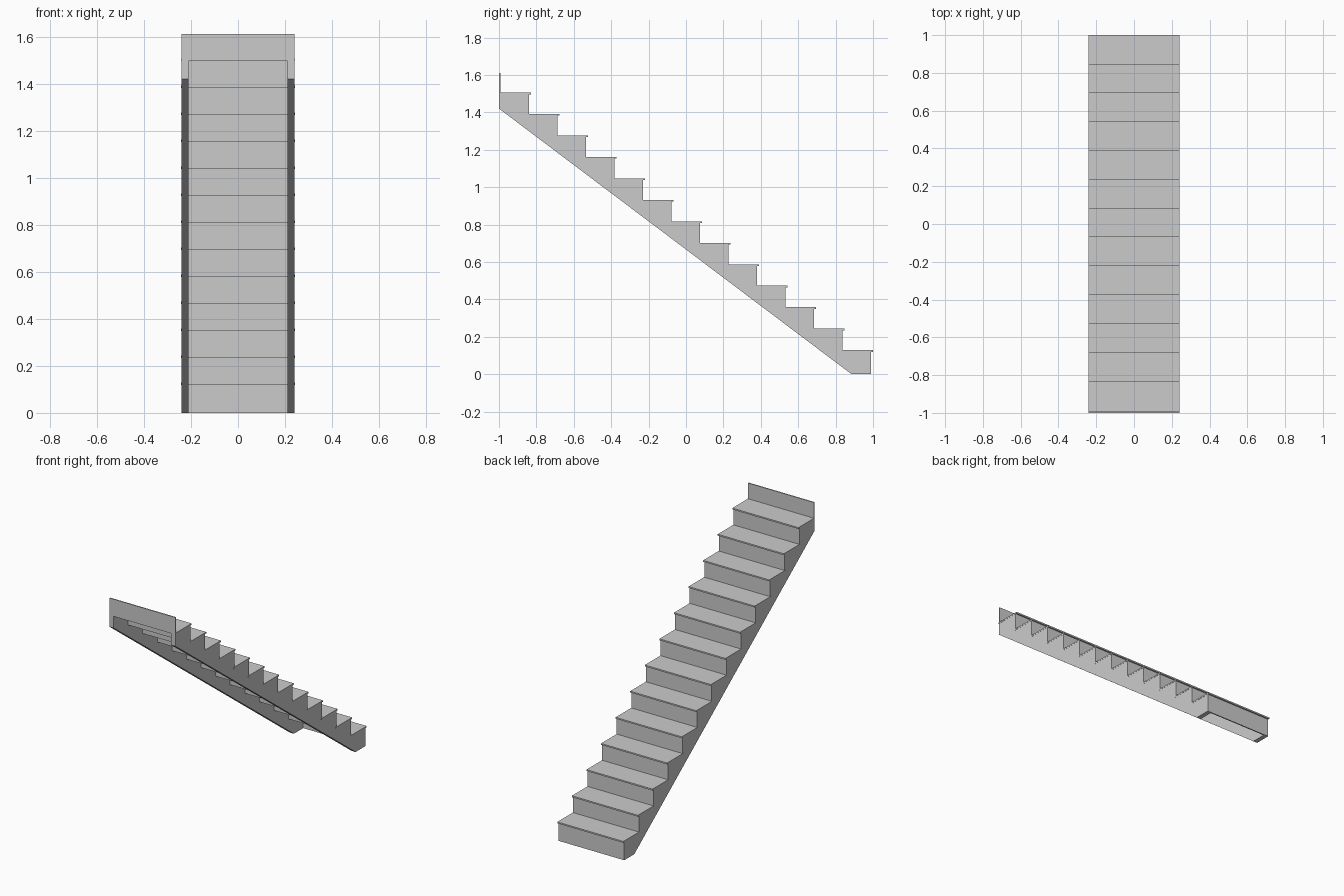
import bpy, bmesh

if "Cube" in bpy.data.objects:
    bpy.data.objects.remove(bpy.data.objects["Cube"])

STEPS = 13
RUN, RISE = 0.1525, 0.1148      # step spacing
FRONT = 0.990                   # face of the lowest riser
RISER_T, TREAD_T = 0.0075, 0.0095
NOSE = 0.010
HALF_W, STRINGER_T = 0.241, 0.030

grey = bpy.data.materials.new("light grey")
grey.diffuse_color = (0.6, 0.6, 0.6, 1)
grey.use_nodes = True
grey.node_tree.nodes["Principled BSDF"].inputs["Base Color"].default_value = grey.diffuse_color


def finish(bm, name):
    bmesh.ops.recalc_face_normals(bm, faces=bm.faces)
    mesh = bpy.data.meshes.new(name)
    bm.to_mesh(mesh)
    bm.free()
    mesh.materials.append(grey)
    obj = bpy.data.objects.new(name, mesh)
    bpy.context.collection.objects.link(obj)
    return obj


def box(name, half_w, y0, y1, z0, z1):
    bm = bmesh.new()
    bmesh.ops.create_cube(bm, size=1)
    for v in bm.verts:
        v.co = (v.co.x * 2 * half_w,
                y1 if v.co.y > 0 else y0,
                z1 if v.co.z > 0 else z0)
    return finish(bm, name)


def riser_y(k):
    return FRONT - k * RUN


def tread_z(k):                 # underside of tread k
    return 0.119 + k * RISE


# Treads, with a small nosing over each riser
for k in range(STEPS):
    box(f"tread_{k + 1}", HALF_W + 0.001, riser_y(k + 1) - RISER_T,
        riser_y(k) + NOSE, tread_z(k), tread_z(k) + TREAD_T)

# Thin risers, including the upstand above the last tread
for k in range(STEPS + 1):
    bottom = tread_z(k - 1) + TREAD_T if k else 0
    top = tread_z(k) if k < STEPS else 1.61
    box(f"riser_{k + 1}", HALF_W, riser_y(k) - RISER_T, riser_y(k), bottom, top)

# Saw-tooth stringers on both sides, open underneath between them
profile = [(0.885, 0), (riser_y(0) - RISER_T, 0)]
for k in range(STEPS):
    profile += [(riser_y(k) - RISER_T, tread_z(k)),
                (riser_y(k + 1) - RISER_T, tread_z(k))]
profile.append((riser_y(STEPS) - RISER_T, 1.42))

for name, x in (("left_stringer", -HALF_W), ("right_stringer", HALF_W - STRINGER_T)):
    bm = bmesh.new()
    face = bm.faces.new([bm.verts.new((x, y, z)) for y, z in profile])
    ext = bmesh.ops.extrude_face_region(bm, geom=[face], use_keep_orig=True)
    moved = [g for g in ext["geom"] if isinstance(g, bmesh.types.BMVert)]
    bmesh.ops.translate(bm, verts=moved, vec=(STRINGER_T, 0, 0))
    finish(bm, name)
